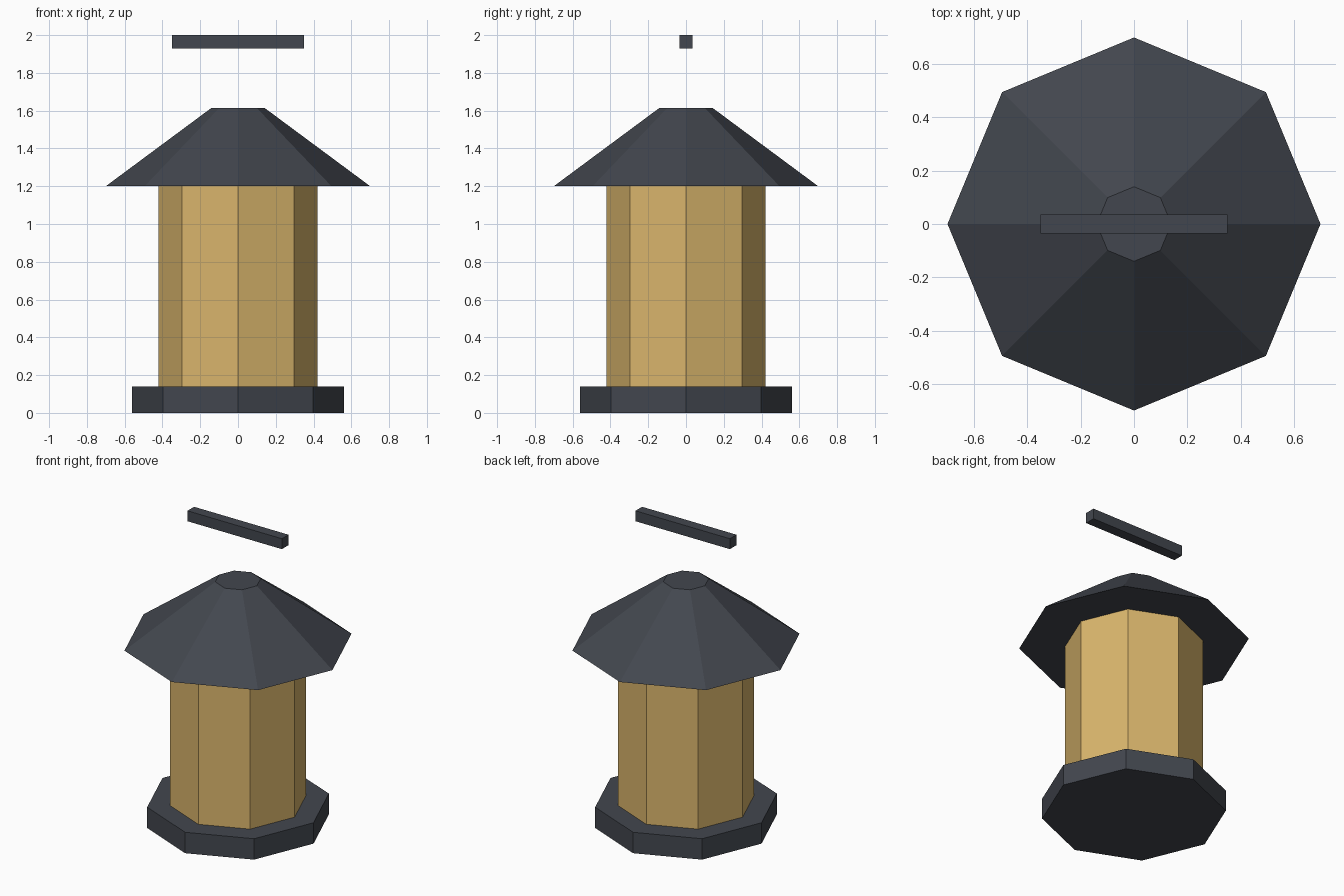
import bpy
import bmesh
from mathutils import Matrix

cube = bpy.data.objects.get("Cube")
if cube:
    bpy.data.objects.remove(cube, do_unlink=True)


def make_material(name, rgb):
    colour = (*rgb, 1.0)
    mat = bpy.data.materials.new(name)
    mat.use_nodes = True
    mat.diffuse_color = colour
    mat.node_tree.nodes["Principled BSDF"].inputs["Base Color"].default_value = colour
    return mat


def add_object(name, bm, mat):
    mesh = bpy.data.meshes.new(name)
    bm.to_mesh(mesh)
    bm.free()
    mesh.materials.append(mat)
    obj = bpy.data.objects.new(name, mesh)
    bpy.context.collection.objects.link(obj)
    return obj


def octagon(name, bottom_radius, top_radius, bottom, top, mat):
    """Closed eight-sided prism or frustum with corners on the axes."""
    bm = bmesh.new()
    bmesh.ops.create_cone(
        bm, cap_ends=True, segments=8, radius1=bottom_radius, radius2=top_radius,
        depth=top - bottom, matrix=Matrix.Translation((0, 0, (bottom + top) / 2)))
    return add_object(name, bm, mat)


def box(name, size, centre, mat):
    bm = bmesh.new()
    bmesh.ops.create_cube(
        bm, size=1, matrix=Matrix.Translation(centre) @ Matrix.Diagonal((*size, 1)))
    return add_object(name, bm, mat)


metal = make_material("dark slate metal", (0.055, 0.062, 0.077))
glass = make_material("warm amber glass", (0.70, 0.465, 0.15))

# Lantern body
octagon("base", 0.56, 0.56, 0.0, 0.14, metal)
octagon("glass_body", 0.42, 0.42, 0.14, 1.2, glass)
octagon("roof", 0.70, 0.14, 1.2, 1.615, metal)

# Carrying bar floating above the roof
box("handle_bar", (0.70, 0.07, 0.07), (0, 0, 1.965), metal)
